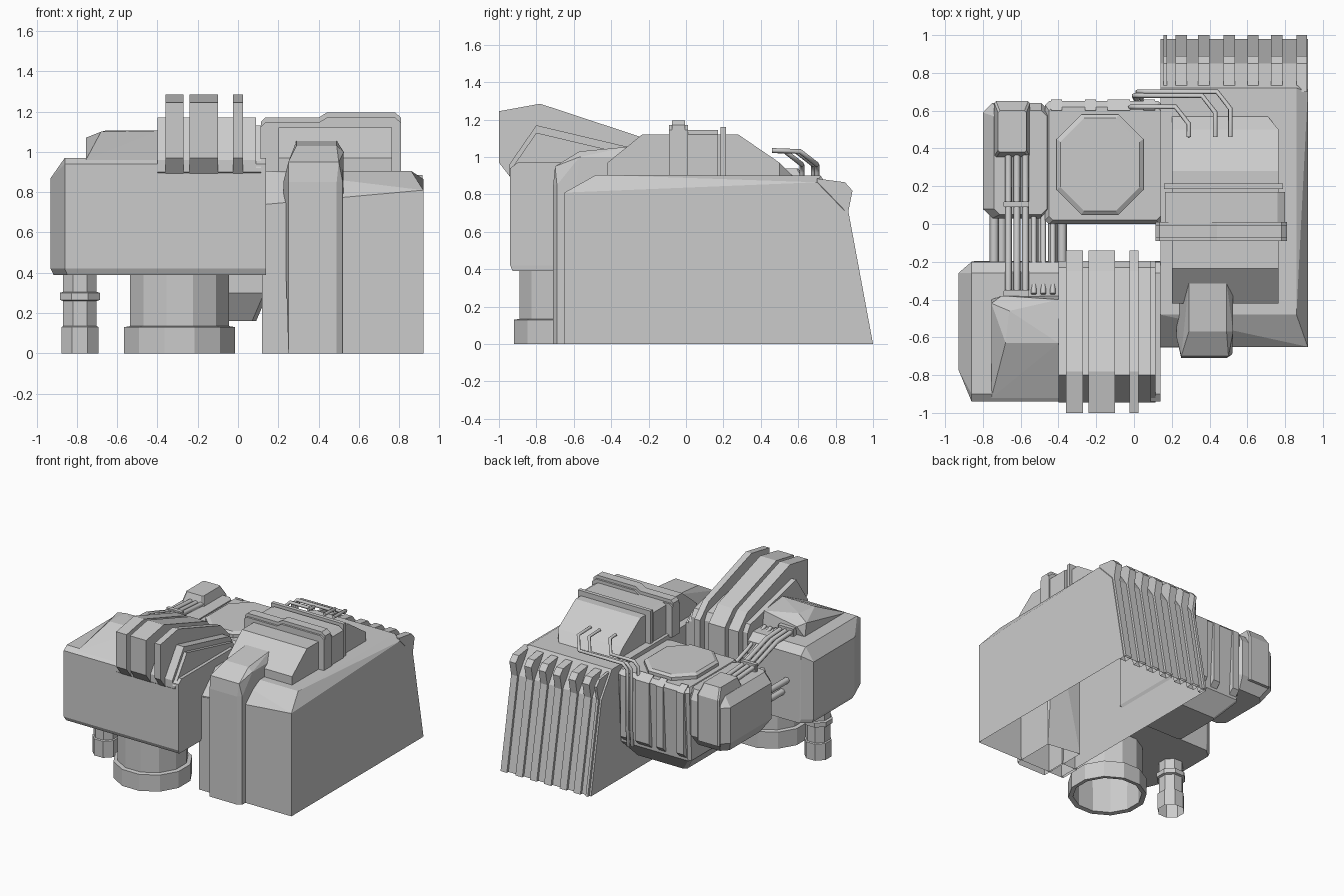
import bpy, bmesh, math
from mathutils import Vector

if "Cube" in bpy.data.objects:
    bpy.data.objects.remove(bpy.data.objects["Cube"])


def finish(name, bm, open_bottom=False):
    bmesh.ops.recalc_face_normals(bm, faces=bm.faces)
    if open_bottom:
        low = [f for f in bm.faces if all(v.co.z < 0.005 for v in f.verts)]
        bmesh.ops.delete(bm, geom=low, context='FACES')
    me = bpy.data.meshes.new(name)
    bm.to_mesh(me)
    bm.free()
    ob = bpy.data.objects.new(name, me)
    bpy.context.collection.objects.link(ob)
    return ob


def solid(name, pts, open_bottom=False):
    """Convex faceted solid around the given corner points."""
    bm = bmesh.new()
    for p in pts:
        bm.verts.new(p)
    res = bmesh.ops.convex_hull(bm, input=bm.verts)
    junk = [g for g in res['geom_interior'] if isinstance(g, bmesh.types.BMVert)]
    bmesh.ops.delete(bm, geom=junk, context='VERTS')
    bmesh.ops.dissolve_limit(bm, angle_limit=0.02, verts=bm.verts, edges=bm.edges)
    return finish(name, bm, open_bottom)


def slab(name, layers):
    """Stack of corner-cut rectangles: z, x0, x1, y0, y1, cut."""
    pts = []
    for z, x0, x1, y0, y1, c in layers:
        for x, sx in ((x0, 1), (x1, -1)):
            for y, sy in ((y0, 1), (y1, -1)):
                pts += [(x + sx * c, y, z), (x, y + sy * c, z)]
    return solid(name, pts)


def prism(name, prof, a, b, axis='x', open_bottom=False):
    """Profile (y,z) swept along x, or (x,z) swept along y."""
    bm = bmesh.new()
    put = (lambda p, t: (t, p[0], p[1])) if axis == 'x' else (lambda p, t: (p[0], t, p[1]))
    r = [[bm.verts.new(put(p, t)) for p in prof] for t in (a, b)]
    bm.faces.new(r[0])
    bm.faces.new(r[1])
    n = len(prof)
    for i in range(n):
        j = (i + 1) % n
        bm.faces.new((r[0][i], r[0][j], r[1][j], r[1][i]))
    return finish(name, bm, open_bottom)


def lathe(name, cx, cy, prof, n):
    """Open-ended turned shell from (radius, z) pairs."""
    bm = bmesh.new()
    rings = [[bm.verts.new((cx + r * math.cos(math.tau * (i + .5) / n),
                            cy + r * math.sin(math.tau * (i + .5) / n), z))
              for i in range(n)] for r, z in prof]
    for a, b in zip(rings, rings[1:]):
        for i in range(n):
            j = (i + 1) % n
            bm.faces.new((a[i], a[j], b[j], b[i]))
    return finish(name, bm)


def tube(name, pts, r):
    cu = bpy.data.curves.new(name, 'CURVE')
    cu.dimensions = '3D'
    cu.bevel_depth, cu.bevel_resolution, cu.use_fill_caps = r, 1, True
    sp = cu.splines.new('POLY')
    sp.points.add(len(pts) - 1)
    for q, p in zip(sp.points, pts):
        q.co = (*p, 1)
    ob = bpy.data.objects.new(name, cu)
    bpy.context.collection.objects.link(ob)
    return ob


# Main hull on the right, open underneath
solid("main_hull", [
    (.14, -.65, 0), (.92, -.65, 0), (.14, .98, 0), (.92, .98, 0),
    (.92, -.65, .81), (.14, -.65, .74), (.86, -.48, .905), (.14, -.48, .905),
    (.86, .72, .9), (.14, .72, .9), (.92, .7, .865), (.92, .85, .71), (.14, .85, .71)], True)

# Rear radiator fins with hooked tops
fin = [(.7, .885), (.85, .865), (.89, .82), (.868, .71), (1, 0), (.93, 0), (.72, .7)]
for i, (a, b) in enumerate([(.155, .175), (.22, .28), (.34, .40), (.475, .535),
                            (.6, .66), (.725, .785), (.86, .915)]):
    prism(f"rear_fin_{i}", fin, a, b, open_bottom=True)

# Upright front column
solid("front_column", [(x, y, z) for z in (0, .85) for x, y in
                       ((.25, -.71), (.49, -.71), (.52, -.69), (.52, -.35), (.25, -.31))] +
      [(.225, -.6, .85), (.225, -.4, .85), (.25, -.7, .95), (.5, -.7, .95), (.525, -.57, 1.0),
       (.29, -.57, 1.03), (.49, -.57, 1.03), (.29, -.31, 1.055), (.49, -.31, 1.055),
       (.525, -.35, 1.0)], True)
prism("column_side_strip", [(.12, 0), (.26, 0), (.26, .75), (.12, .73)], -.655, -.5, 'y', True)

# Cabin on the hull
solid("cabin", [(x, y, z) for x in (.2, .765) for y, z in
                ((-.42, .89), (-.42, .97), (-.235, 1.12), (.28, 1.12), (.5, .97))] +
      [(.2, .58, .89), (.7, .58, .89), (.765, .5, .89)])
prism("cabin_raised_roof", [(.165, .89), (.165, 1.13), (.2, 1.145), (.76, 1.145), (.8, 1.12), (.8, .89)],
      -.02, .17, 'y')
arch = [(.115, .91), (.115, 1.15), (.135, 1.17), (.4, 1.17), (.44, 1.195), (.78, 1.195),
        (.81, 1.17), (.81, .91)]
prism("cabin_roll_arch", arch, -.075, -.005, 'y')
prism("cabin_arch_base", [(p[0], p[1] - .025) for p in arch], -.09, .01, 'y')
prism("cabin_rear_strip", [(.16, .9), (.16, 1.16), (.79, 1.16), (.79, .9)], .185, .215, 'y')

# Front left housing
plan = [(-.93, -.26), (-.86, -.2), (.14, -.2), (.14, -.94), (-.86, -.94), (-.93, -.77)]
solid("left_housing", [(x, y, .42) for x, y in plan] + [(x * .985, y * .985, .39) for x, y in plan] +
      [(-.93, -.26, .87), (-.93, -.77, .87), (-.86, -.2, .92), (.14, -.2, .92),
       (.14, -.94, .94), (-.86, -.94, .94), (-.86, -.9, .97), (.14, -.9, .97),
       (-.86, -.26, .97), (.14, -.26, .97)])
solid("left_wedge", [(-.755, -.92, .96), (-.4, -.92, .96), (-.755, -.4, .96), (-.4, -.38, .96),
                     (-.755, -.42, 1.07), (-.68, -.63, 1.1), (-.66, -.46, 1.105),
                     (-.4, -.63, 1.105), (-.4, -.4, 1.08), (-.7, -.38, 1.04)])

# Sloped centre block with three raised ribs
block = [(-.945, .9), (-.945, .96), (-.8, 1.17), (-.23, 1.035), (-.195, .98), (-.195, .5), (-.5, .5)]
prism("centre_block", block, -.4, .09)
prism("centre_block_edge", [(y, z - .04 if z > .95 else z) for y, z in block], .08, .115)
rib = [(-.93, .88), (-1, .97), (-1, 1.245), (-.78, 1.285), (-.25, 1.11), (-.14, 1.0),
       (-.14, .62), (-.25, .55)]
for i, (a, b) in enumerate([(-.36, -.27), (-.24, -.1), (-.025, .025)]):
    prism(f"block_rib_{i}", rib, a, b)

# Nozzles under the housing
lathe("large_nozzle", -.29, -.645, [(.285, 0), (.285, .13), (.255, .135), (.255, .41)], 12)
lathe("large_nozzle_liner", -.29, -.645, [(.285, 0), (.25, .005), (.25, .2)], 12)
lathe("small_nozzle", -.785, -.52, [(.1, 0), (.1, .13), (.09, .135), (.09, .26), (.108, .265),
                                    (.108, .3), (.09, .305), (.09, .41)], 8)

# Rear centre block with octagonal hatch
slab("rear_block", [(.16, -.35, .09, .1, .5, .02), (.3, -.47, .15, 0, .62, .02),
                    (.84, -.47, .15, 0, .65, .02), (.87, -.45, .14, .02, .62, .02)])
slab("octagon_hatch", [(.85, -.41, .05, .05, .58, .13), (.895, -.41, .05, .05, .58, .13),
                       (.91, -.39, .03, .07, .56, .125)])
for i, x in enumerate((-.41, -.23, -.11, -.05, .08)):
    prism(f"rear_block_strap_{i}", [(.6, .3), (.66, .36), (.66, .84), (.6, .885)], x - .03, x + .03)

# Rear left pod
slab("rear_left_pod", [(.43, -.75, -.46, .1, .58, .05), (.52, -.8, -.44, .03, .64, .05),
                       (.8, -.8, -.44, .03, .64, .05), (.87, -.74, -.46, .05, .6, .03)])
slab("pod_cap", [(.5, -.74, -.55, .4, .65, .01), (.86, -.74, -.55, .35, .65, .01),
                 (.94, -.72, -.57, .38, .6, .01)])

# Pipes between the pod and the housing
for i, x in enumerate((-.665, -.62, -.575)):
    tube(f"upper_pipe_{i}", [(x, .4, .88), (x, .1, .9), (x, -.18, .99), (x, -.4, 1.0)], .018)
slab("pipe_clamp", [(.87, -.69, -.555, .09, .12, .004), (.93, -.69, -.555, .09, .12, .004)])
slab("pipe_socket", [(.95, -.69, -.555, -.39, -.35, .004), (1.03, -.69, -.555, -.39, -.35, .004)])
for i, x in enumerate((-.53, -.48, -.43)):
    tube(f"side_pipe_{i}", [(x, .1, .8), (x, -.15, .88), (x, -.37, .98)], .015)
for i, (x, z) in enumerate([(-.74, .7), (-.7, .6), (-.53, .72), (-.5, .6), (-.43, .7), (-.38, .6)]):
    tube(f"link_pipe_{i}", [(x, .1, z), (x, -.25, z)], .024)

# Bent pipes from the rear block to the cabin
for i, (x0, y, x1) in enumerate([(-.02, .62, .29), (.0, .68, .43), (.02, .7, .51)]):
    tube(f"bent_pipe_{i}", [(x0 + .02, y - .04, .3), (x0, y, .45), (x0, y, .92), (x0 + .04, y, .96),
                            (x1 - .07, y, .96), (x1, y - .09, 1.03), (x1, .46, 1.035)], .013)
